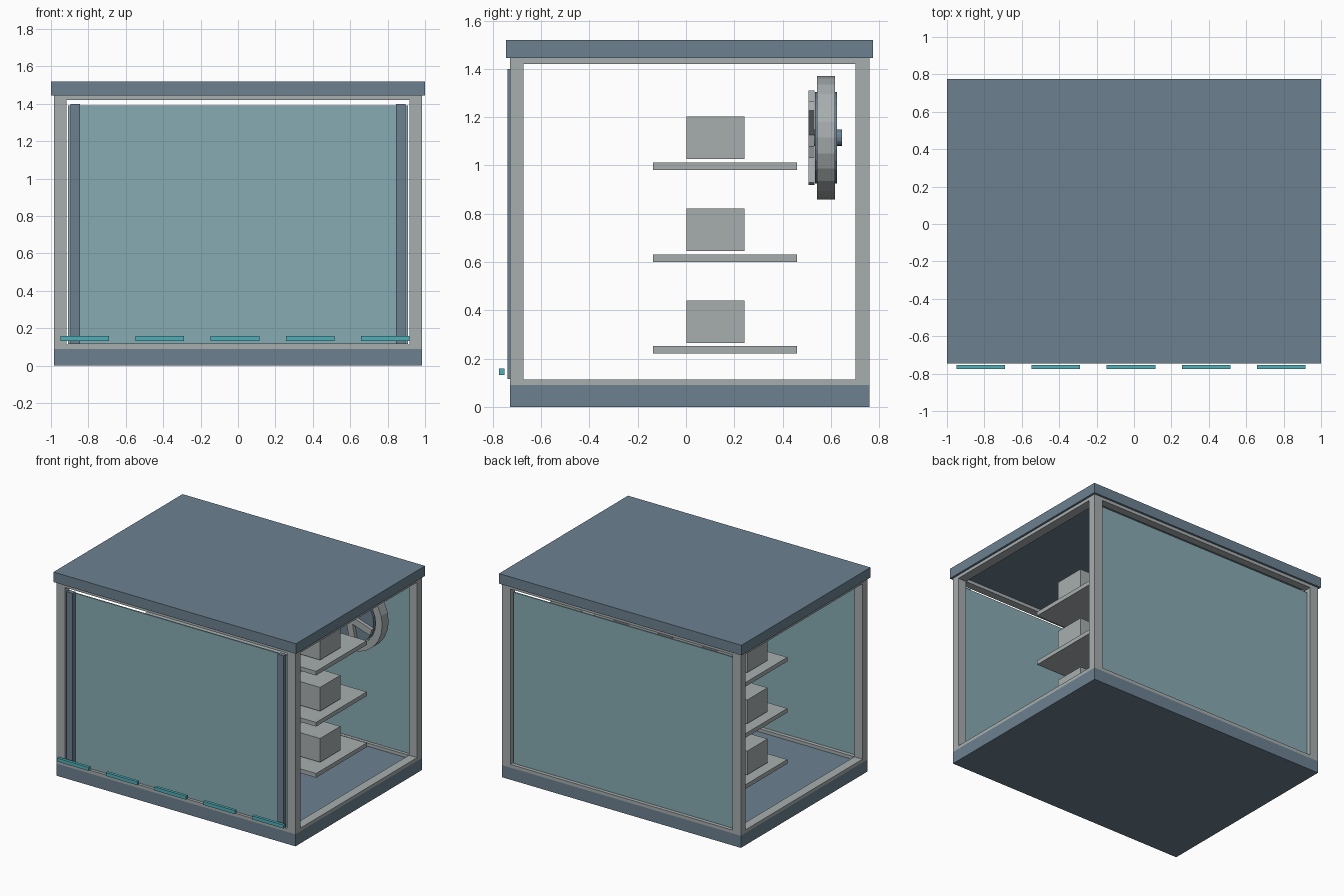
import bpy
import bmesh
import math
from mathutils import Matrix

cube = bpy.data.objects.get("Cube")
if cube:
    bpy.data.objects.remove(cube, do_unlink=True)


def material(name, r, g, b):
    m = bpy.data.materials.new(name)
    m.use_nodes = True
    m.diffuse_color = (r, g, b, 1)
    m.node_tree.nodes["Principled BSDF"].inputs["Base Color"].default_value = (r, g, b, 1)
    return m


SLATE = material("slate", 0.15, 0.22, 0.28)
GREY = material("light_grey", 0.39, 0.42, 0.43)
GLASS = material("pale_teal_glass", 0.246, 0.407, 0.451)
CYAN = material("cyan_light", 0.08, 0.43, 0.485)


def finish(name, bm, mat):
    bmesh.ops.recalc_face_normals(bm, faces=bm.faces)
    mesh = bpy.data.meshes.new(name)
    bm.to_mesh(mesh)
    bm.free()
    mesh.materials.append(mat)
    ob = bpy.data.objects.new(name, mesh)
    bpy.context.collection.objects.link(ob)
    return ob


def box(name, mat, xs, ys, zs):
    """Box from its low and high limits on each axis."""
    size = [b - a for a, b in (xs, ys, zs)]
    mid = [(a + b) / 2 for a, b in (xs, ys, zs)]
    bm = bmesh.new()
    bmesh.ops.create_cube(bm, size=1, matrix=Matrix.Translation(mid) @ Matrix.Diagonal((*size, 1)))
    return finish(name, bm, mat)


def lathe(name, mat, profile, centre, sides=24):
    """Spin closed (radius, y) profile around a y axis through centre (x, z)."""
    bm = bmesh.new()
    rings = []
    for i in range(sides):
        a = math.tau * i / sides
        rings.append([bm.verts.new((centre[0] + r * math.cos(a), y, centre[1] + r * math.sin(a)))
                      for r, y in profile])
    n = len(profile)
    for i in range(sides):
        p, q = rings[i], rings[(i + 1) % sides]
        for j in range(n):
            k = (j + 1) % n
            bm.faces.new((p[j], p[k], q[k], q[j]))
    bmesh.ops.remove_doubles(bm, verts=bm.verts, dist=0.0001)
    return finish(name, bm, mat)


# Floor and roof slabs
FRONT, BACK, SIDE = -0.73, 0.76, 0.985
LOW, HIGH = 0.09, 1.445
box("floor_slab", SLATE, (-SIDE, SIDE), (FRONT, BACK), (0, LOW))
box("roof_slab", SLATE, (-1, 1), (-0.745, 0.775), (HIGH, 1.52))

# Corner posts with thin rails between them
PX, PY, RAIL = 0.068, 0.057, 0.024
spans_y = {"front": (FRONT, FRONT + PY), "back": (BACK - PY, BACK)}
spans_x = {"right": (-SIDE, -SIDE + PX), "left": (SIDE - PX, SIDE)}
spans_z = {"lower": (LOW, LOW + RAIL), "upper": (HIGH - RAIL, HIGH)}
for fb, ys in spans_y.items():
    for side, xs in spans_x.items():
        box(f"{fb}_{side}_post", GREY, xs, ys, (LOW, HIGH))
for level, zs in spans_z.items():
    for fb, ys in spans_y.items():
        box(f"{fb}_{level}_rail", GREY, (PX - SIDE, SIDE - PX), ys, zs)
    for side, xs in spans_x.items():
        box(f"{side}_{level}_rail", GREY, xs, (FRONT + PY, BACK - PY), zs)

# Glass panes and the dark uprights on the front one
box("front_pane", GLASS, (-0.91, 0.91), (-0.71, -0.7), (0.115, 1.39))
box("back_pane", GLASS, (-0.91, 0.91), (0.725, 0.735), (0.115, 1.39))
for side, x in (("right", -0.87), ("left", 0.87)):
    box(f"{side}_upright", SLATE, (x - 0.025, x + 0.025), (-0.74, -0.708), (0.115, 1.4))

# Light strips along the front foot
for i in range(5):
    x = -0.95 + 0.402 * i
    box(f"light_strip_{i + 1}", CYAN, (x, x + 0.26), (-0.775, -0.753), (0.132, 0.158))

# Three shelves with a row of boxes on each
for level in range(3):
    z = 0.22 + 0.381 * level
    box(f"shelf_{level + 1}", GREY, (-0.74, 0.74), (-0.137, 0.46), (z, z + 0.031))
    for i in range(4):
        x = -0.55 + 0.3667 * i
        box(f"shelf_{level + 1}_box_{i + 1}", GREY, (x - 0.125, x + 0.125), (0.003, 0.242),
            (z + 0.044, z + 0.221))

# Fan near the back: ring, disc, axle and blades
FAN = (0.555, 1.115)
lathe("fan_ring", GREY, [(0.255, 0.542), (0.255, 0.618), (0.2, 0.618), (0.2, 0.542)], FAN)
lathe("fan_disc", SLATE, [(0, 0.534), (0.19, 0.534), (0.19, 0.625), (0, 0.625)], FAN)
lathe("fan_axle", SLATE, [(0, 0.51), (0.034, 0.51), (0.034, 0.647), (0, 0.647)], FAN, 16)
bm = bmesh.new()
for i in range(6):
    turn = Matrix.Rotation(math.tau * (i + 0.3) / 6, 4, 'Y')
    bmesh.ops.create_cube(bm, size=1, matrix=Matrix.Translation((FAN[0], 0.52, FAN[1])) @ turn
                          @ Matrix.Translation((0.11, 0, 0)) @ Matrix.Diagonal((0.17, 0.026, 0.05, 1)))
finish("fan_blades", bm, GREY)
